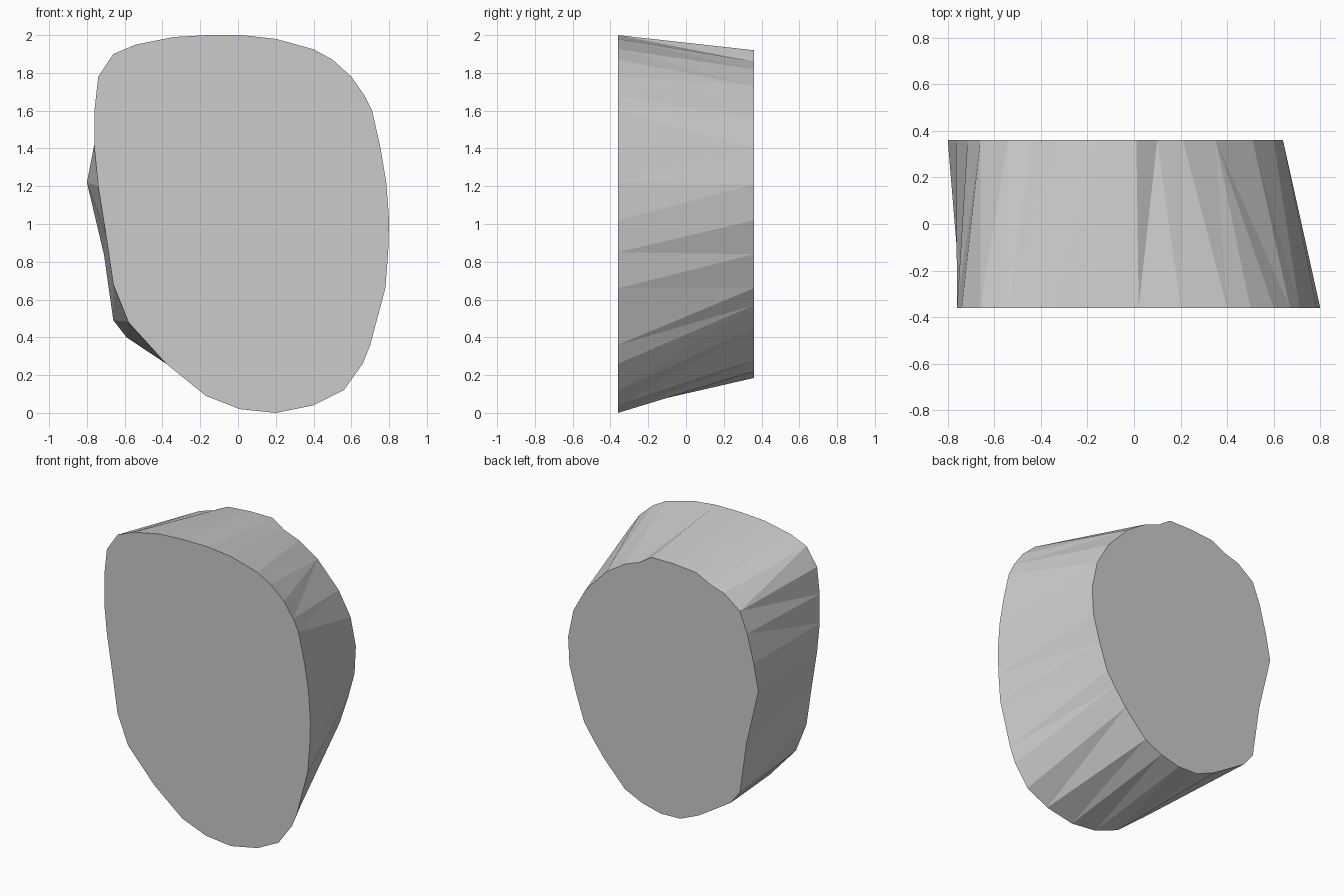
import bpy, bmesh, math

if "Cube" in bpy.data.objects:
    bpy.data.objects.remove(bpy.data.objects["Cube"])

# Outlines (x, z), clockwise from the top centre
FRONT = [(.02, 2), (.2, 1.98), (.4, 1.925), (.5, 1.87), (.6, 1.78), (.67, 1.68), (.71, 1.6),
         (.755, 1.4), (.785, 1.22), (.8, 1.02), (.795, .85), (.78, .66), (.7, .36), (.66, .26),
         (.56, .12), (.4, .04), (.2, 0), (.01, .02), (-.17, .09), (-.38, .26), (-.58, .48),
         (-.66, .68), (-.7, .95), (-.74, 1.2), (-.76, 1.4), (-.76, 1.6), (-.74, 1.78),
         (-.66, 1.9), (-.54, 1.95), (-.34, 1.99), (-.16, 2)]
BACK = [(.01, 1.92), (.1, 1.86), (.21, 1.82), (.35, 1.73), (.51, 1.56), (.6, 1.4), (.64, 1.21),
        (.63, 1.02), (.58, .84), (.52, .66), (.46, .57), (.37, .45), (.21, .28), (.08, .22),
        (-.06, .185), (-.21, .19), (-.35, .25), (-.59, .4), (-.66, .49), (-.71, .84),
        (-.8, 1.22), (-.765, 1.4), (-.715, 1.59), (-.66, 1.73), (-.54, 1.82),
        (-.44, 1.85), (-.33, 1.905), (-.16, 1.92)]
HALF = 0.36


def turn(points, cx, cz):
    """Clockwise angle of every outline point relative to the first, closing at a full turn."""
    raw = [math.atan2(x - cx, z - cz) for x, z in points]
    return [(a - raw[0]) % math.tau for a in raw] + [math.tau]


bm = bmesh.new()
front = [bm.verts.new((x, -HALF, z)) for x, z in FRONT]
back = [bm.verts.new((x, HALF, z)) for x, z in BACK]

# Flat front and back faces
bm.faces.new(front)
bm.faces.new(back)

# Faceted side: triangles zipped between the two outlines
ta, tb = turn(FRONT, 0.02, 1.0), turn(BACK, 0.01, 1.05)
n, m = len(front), len(back)
i = j = 0
while i < n or j < m:
    a, b = front[i % n], back[j % m]
    if j == m or (i < n and ta[i + 1] <= tb[j + 1]):
        i += 1
        bm.faces.new((a, front[i % n], b))
    else:
        j += 1
        bm.faces.new((a, back[j % m], b))

bmesh.ops.recalc_face_normals(bm, faces=bm.faces[:])
mesh = bpy.data.meshes.new("stone_block")
bm.to_mesh(mesh)
bm.free()
bpy.context.collection.objects.link(bpy.data.objects.new("stone_block", mesh))
